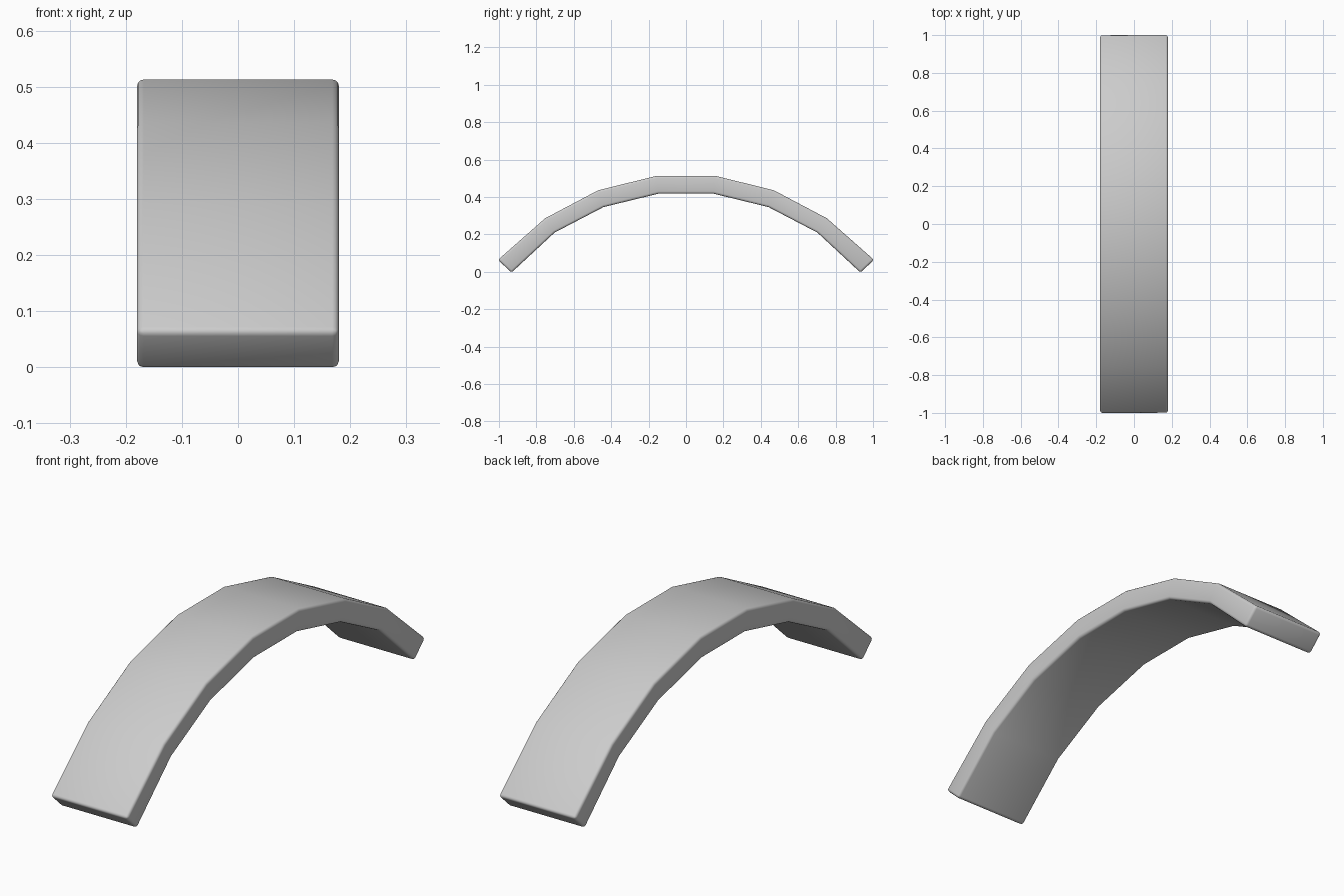
import bpy, bmesh

if "Cube" in bpy.data.objects:
    bpy.data.objects.remove(bpy.data.objects["Cube"])

# Half profile of the arch in (y, z), from the crown to the foot
outer = [(0.156, 0.513), (0.469, 0.436), (0.753, 0.286), (1.005, 0.064)]
inner = [(0.146, 0.418), (0.441, 0.346), (0.702, 0.210), (0.933, -0.0045)]
W = 0.18


def mirrored(half):
    return [(-y, z) for y, z in reversed(half)] + half


# Arch strip: 7 segments, solid section
bm = bmesh.new()
rings = []
for (yo, zo), (yi, zi) in zip(mirrored(outer), mirrored(inner)):
    rings.append([bm.verts.new(p) for p in
                  ((-W, yo, zo), (W, yo, zo), (W, yi, zi), (-W, yi, zi))])
for a, b in zip(rings, rings[1:]):
    for i in range(4):
        j = (i + 1) % 4
        bm.faces.new((a[i], a[j], b[j], b[i]))
bm.faces.new(rings[0])
bm.faces.new(rings[-1])
bmesh.ops.recalc_face_normals(bm, faces=bm.faces)
mesh = bpy.data.meshes.new("arched_strip")
bm.to_mesh(mesh)
bm.free()
arch = bpy.data.objects.new("arched_strip", mesh)
bpy.context.collection.objects.link(arch)

# Soft rounding on the long borders and the feet only
bevel = arch.modifiers.new("rounded_edges", 'BEVEL')
bevel.width = 0.012
bevel.segments = 3
bevel.limit_method = 'ANGLE'
bevel.angle_limit = 0.6

bpy.context.view_layer.objects.active = arch
arch.select_set(True)
bpy.ops.object.modifier_apply(modifier=bevel.name)
bpy.ops.object.shade_smooth_by_angle(angle=0.6)
